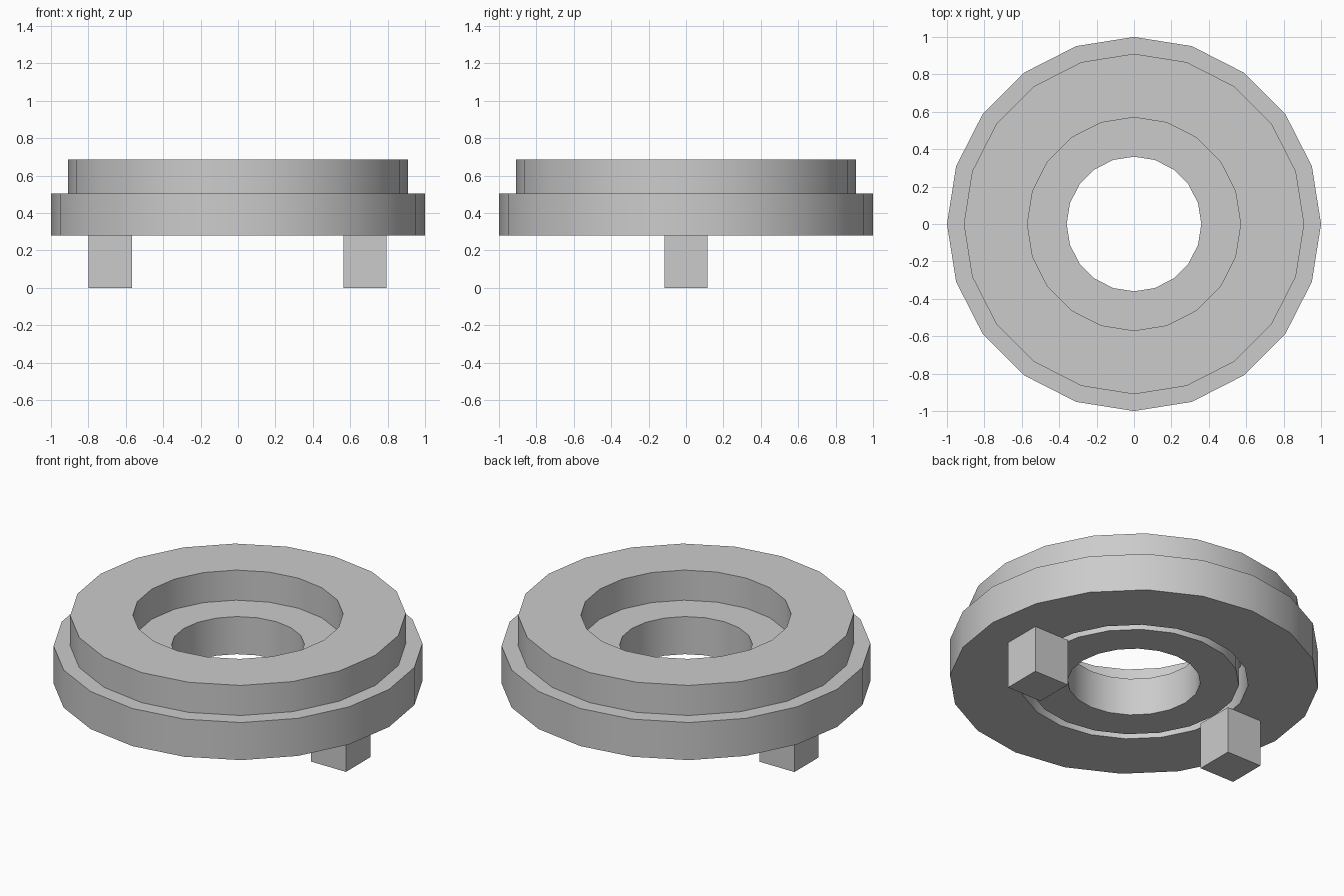
import bpy, bmesh, math
from mathutils import Vector, Matrix

if "Cube" in bpy.data.objects:
    bpy.data.objects.remove(bpy.data.objects["Cube"])

SIDES = 20


def finish(name, bm):
    mesh = bpy.data.meshes.new(name)
    bm.to_mesh(mesh)
    bm.free()
    obj = bpy.data.objects.new(name, mesh)
    bpy.context.collection.objects.link(obj)
    return obj


def lathe(name, profile):
    """Revolve a closed (radius, z) profile, counter-clockwise, around z."""
    bm = bmesh.new()
    rings = []
    for i in range(SIDES):
        a = 2 * math.pi * i / SIDES
        rings.append([bm.verts.new((r * math.cos(a), r * math.sin(a), z)) for r, z in profile])
    n = len(profile)
    for i in range(SIDES):
        p, q = rings[i], rings[(i + 1) % SIDES]
        for j in range(n):
            k = (j + 1) % n
            bm.faces.new((p[j], q[j], q[k], p[k]))
    obj = finish(name, bm)
    bpy.context.view_layer.objects.active = obj
    obj.select_set(True)
    bpy.ops.object.shade_smooth_by_angle(angle=math.radians(30))
    obj.select_set(False)
    return obj


def box(name, centre, size):
    bm = bmesh.new()
    bmesh.ops.create_cube(bm, size=1, matrix=Matrix.Translation(Vector(centre)) @ Matrix.Diagonal((*size, 1)))
    return finish(name, bm)


# Stepped ring: inner ledge, groove underneath, wide flange, raised collar
lathe("stepped_ring", [
    (0.36, 0.28), (0.57, 0.28), (0.57, 0.505), (0.62, 0.505), (0.62, 0.28),
    (1.0, 0.28), (1.0, 0.505), (0.91, 0.505), (0.91, 0.685),
    (0.57, 0.685), (0.57, 0.505), (0.36, 0.505),
])

# Two square lugs under the flange
for side, x in (("left", -0.683), ("right", 0.68)):
    box(side + "_lug", (x, 0, 0.14), (0.23, 0.23, 0.28))
